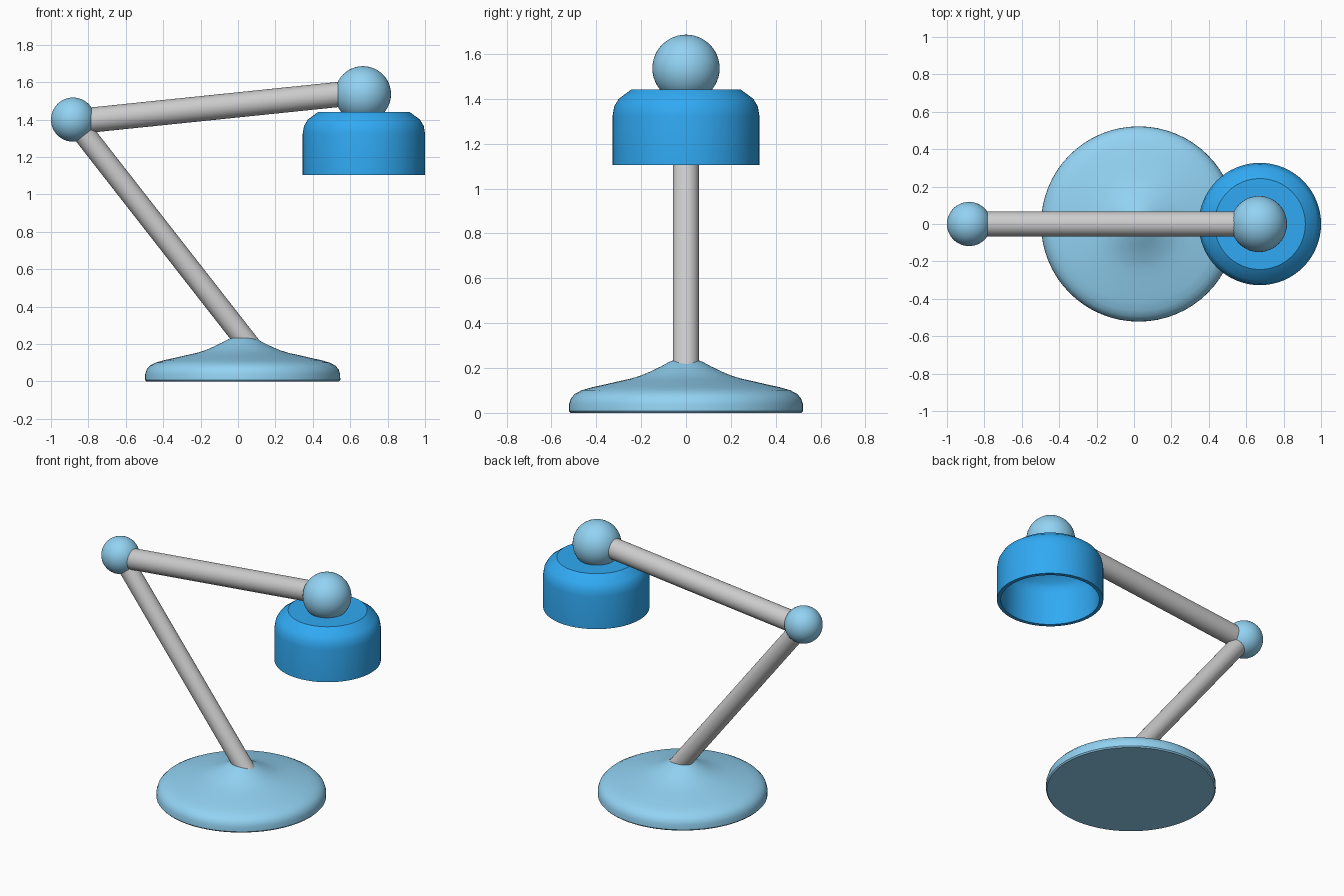
import bpy, bmesh, math
from mathutils import Vector

if "Cube" in bpy.data.objects:
    bpy.data.objects.remove(bpy.data.objects["Cube"])


def material(name, color):
    m = bpy.data.materials.new(name)
    m.diffuse_color = color
    m.use_nodes = True
    m.node_tree.nodes["Principled BSDF"].inputs["Base Color"].default_value = m.diffuse_color
    return m


PALE = material("pale_blue", (0.29, 0.65, 0.9, 1))
BLUE = material("bright_blue", (0.03, 0.4, 0.9, 1))


def finish(obj, name, mat=None, angle=30):
    obj.name = name
    if mat:
        obj.data.materials.append(mat)
    bpy.ops.object.select_all(action='DESELECT')
    obj.select_set(True)
    bpy.context.view_layer.objects.active = obj
    bpy.ops.object.shade_smooth_by_angle(angle=math.radians(angle))
    return obj


def lathe(name, profile, x, mat, angle=30, steps=64):
    bm = bmesh.new()
    verts = [bm.verts.new((r, 0, z)) for r, z in profile]
    edges = [bm.edges.new(pair) for pair in zip(verts, verts[1:])]
    bmesh.ops.spin(bm, geom=verts + edges, cent=(0, 0, 0), axis=(0, 0, 1),
                   angle=math.tau, steps=steps)
    bmesh.ops.remove_doubles(bm, verts=bm.verts, dist=1e-4)
    bmesh.ops.recalc_face_normals(bm, faces=bm.faces)
    mesh = bpy.data.meshes.new(name)
    bm.to_mesh(mesh)
    bm.free()
    obj = bpy.data.objects.new(name, mesh)
    obj.location.x = x
    bpy.context.collection.objects.link(obj)
    return finish(obj, name, mat, angle)


def ball(name, loc, r):
    bpy.ops.mesh.primitive_uv_sphere_add(segments=48, ring_count=24, radius=r, location=loc)
    return finish(bpy.context.object, name, PALE)


def rod(name, a, b, r):
    a, b = Vector(a), Vector(b)
    bpy.ops.mesh.primitive_cylinder_add(vertices=32, radius=r, depth=(b - a).length,
                                        location=(a + b) / 2)
    obj = bpy.context.object
    obj.rotation_euler = (b - a).to_track_quat('Z', 'Y').to_euler()
    return finish(obj, name)


# Flared round foot
lathe("base", [(0, 0), (0.515, 0), (0.522, 0.008), (0.521, 0.04), (0.513, 0.065),
               (0.495, 0.085), (0.465, 0.101), (0.42, 0.114), (0.36, 0.127),
               (0.295, 0.142), (0.245, 0.153), (0.2, 0.167), (0.155, 0.186),
               (0.11, 0.208), (0.075, 0.227), (0.05, 0.237), (0.025, 0.24), (0, 0.241)],
      0.025, PALE, 40)

# Arms
rod("lower_arm", (0.07, 0, 0.181), (-0.882, 0, 1.40), 0.059)
rod("upper_arm", (-0.882, 0, 1.388), (0.64, 0, 1.545), 0.067)

# Joints
ball("elbow_joint", (-0.882, 0, 1.40), 0.118)
ball("head_joint", (0.668, 0, 1.536), 0.15)

# Hollow shade with a rounded shoulder
lathe("shade", [(0, 1.442), (0.243, 1.442), (0.3, 1.4), (0.32, 1.366), (0.327, 1.325),
                (0.327, 1.105), (0.303, 1.105), (0.303, 1.322), (0.297, 1.355),
                (0.28, 1.385), (0.235, 1.418), (0, 1.418)],
      0.673, BLUE)
